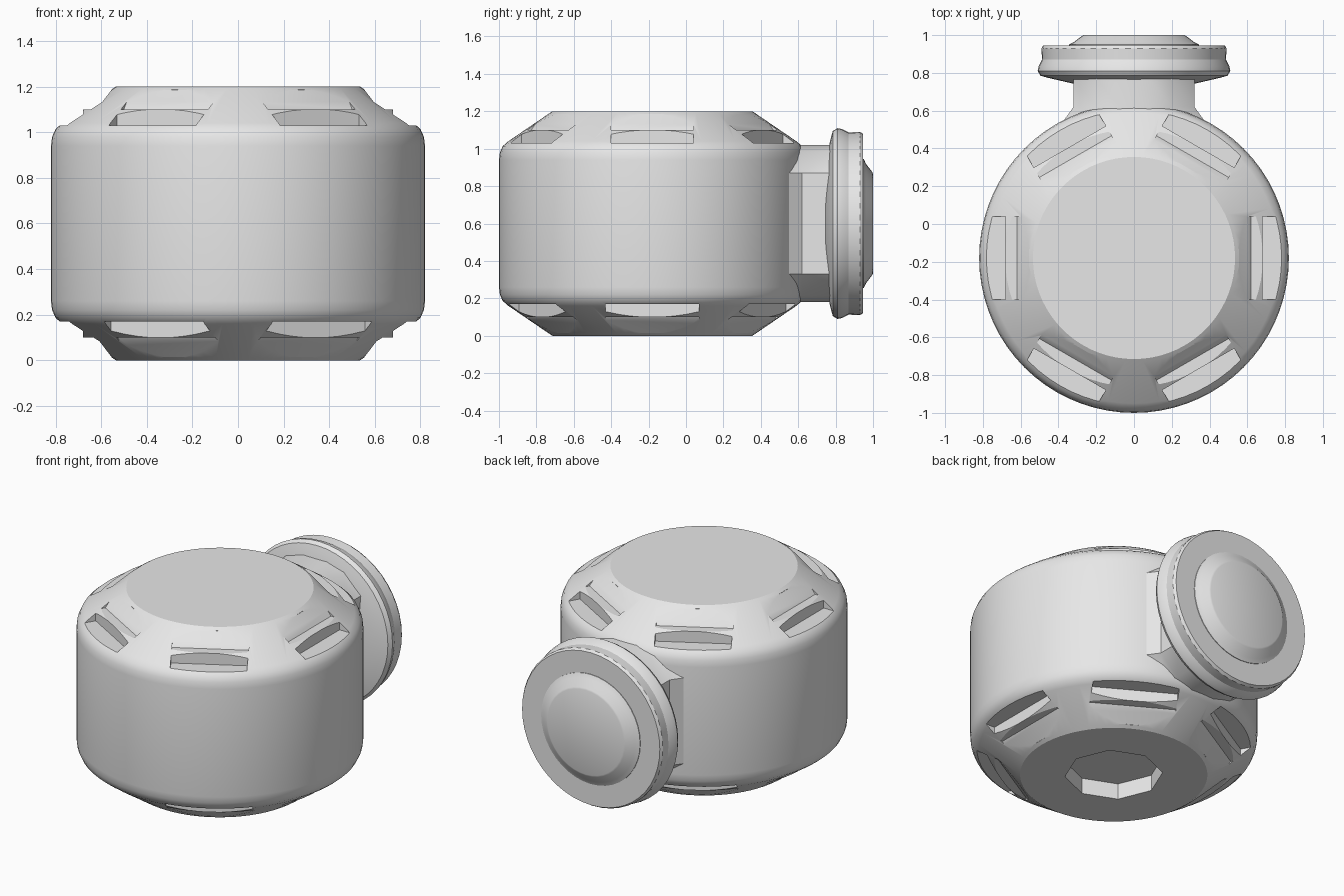
import bpy, bmesh, math
from mathutils import Matrix, Vector

if "Cube" in bpy.data.objects:
    bpy.data.objects.remove(bpy.data.objects["Cube"])

grey = bpy.data.materials.new("light grey")
grey.diffuse_color = (0.8, 0.8, 0.8, 1)
grey.use_nodes = True
grey.node_tree.nodes["Principled BSDF"].inputs["Base Color"].default_value = grey.diffuse_color


def make_object(name, bm):
    bmesh.ops.recalc_face_normals(bm, faces=bm.faces)
    mesh = bpy.data.meshes.new(name)
    bm.to_mesh(mesh)
    bm.free()
    ob = bpy.data.objects.new(name, mesh)
    bpy.context.collection.objects.link(ob)
    mesh.materials.append(grey)
    return ob


def loft(bm, rings):
    """Skin closed rings of points and cap both ends."""
    rows = [[bm.verts.new(p) for p in ring] for ring in rings]
    n = len(rows[0])
    for a, b in zip(rows, rows[1:]):
        for i in range(n):
            j = (i + 1) % n
            bm.faces.new((a[i], a[j], b[j], b[i]))
    bm.faces.new(rows[0])
    bm.faces.new(rows[-1])


def lathe(bm, profile, n, matrix):
    loft(bm, [[matrix @ Vector((r * math.cos(2 * math.pi * i / n),
                                r * math.sin(2 * math.pi * i / n), h))
               for i in range(n)] for r, h in profile])


def smooth(ob):
    bpy.ops.object.select_all(action='DESELECT')
    ob.select_set(True)
    bpy.context.view_layer.objects.active = ob
    bpy.ops.object.shade_smooth_by_angle(angle=math.radians(28))


# main drum with chamfered, rounded shoulders
centre = Matrix.Translation((0, -0.18, 0))
half = [(0.82, 0.26), (0.815, 0.22), (0.80, 0.186), (0.77, 0.16), (0.55, 0.01), (0.535, 0)]
profile = half[::-1] + [(r, 1.2 - z) for r, z in half]
bm = bmesh.new()
lathe(bm, profile, 72, centre)
drum = make_object("drum_body", bm)

# cutters: six vents above and below, and the octagonal socket underneath
bm = bmesh.new()
vent = [(0.555, 1.185), (0.62, 1.1), (0.68, 1.1), (0.68, 1.03), (1.0, 1.03), (1.0, 1.3), (0.555, 1.3)]
for k in range(6):
    turn = centre @ Matrix.Rotation(k * math.pi / 3, 4, 'Z')
    for bottom, w in ((False, 0.22), (True, 0.25)):
        pts = [(r, 1.2 - z if bottom else z) for r, z in vent]
        loft(bm, [[turn @ Vector((r, s * w, z)) for r, z in pts] for s in (-1, 1)])
lathe(bm, [(0.28, -0.1), (0.28, 0.1)], 8, centre)
cutter = make_object("vent_cutter", bm)
cutter.hide_render = True

mod = drum.modifiers.new("vents", 'BOOLEAN')
mod.object = cutter
mod.operation = 'DIFFERENCE'
mod.solver = 'EXACT'
bpy.context.view_layer.objects.active = drum
bpy.ops.object.modifier_apply(modifier=mod.name)
bpy.data.objects.remove(cutter)
smooth(drum)

# neck with flat sides and chamfered corners, flaring into the drum
section = [(0.32, -0.27), (0.32, 0.27), (0.2, 0.385), (0.08, 0.42),
           (-0.08, 0.42), (-0.2, 0.385), (-0.32, 0.27), (-0.32, -0.27),
           (-0.2, -0.385), (-0.08, -0.42), (0.08, -0.42), (0.2, -0.385)]
bm = bmesh.new()
loft(bm, [[(x * sx, y, 0.6 + z) for x, z in section]
          for y, sx in ((0.4, 1.0), (0.54, 1.18), (0.62, 1.0), (0.77, 1.0))])
smooth(make_object("neck", bm))

# round cap and raised button at the back
to_back = Matrix.Translation((0, 0, 0.6)) @ Matrix.Rotation(-math.pi / 2, 4, 'X')
bm = bmesh.new()
lathe(bm, [(0.33, 0.745), (0.46, 0.775), (0.495, 0.785), (0.51, 0.81), (0.505, 0.835),
           (0.487, 0.87), (0.49, 0.93), (0.48, 0.946)], 48, to_back)
smooth(make_object("rear_cap", bm))

bm = bmesh.new()
lathe(bm, [(0.345, 0.93), (0.345, 0.95), (0.32, 0.962), (0.275, 0.996), (0.265, 1.0)], 40, to_back)
smooth(make_object("rear_button", bm))
